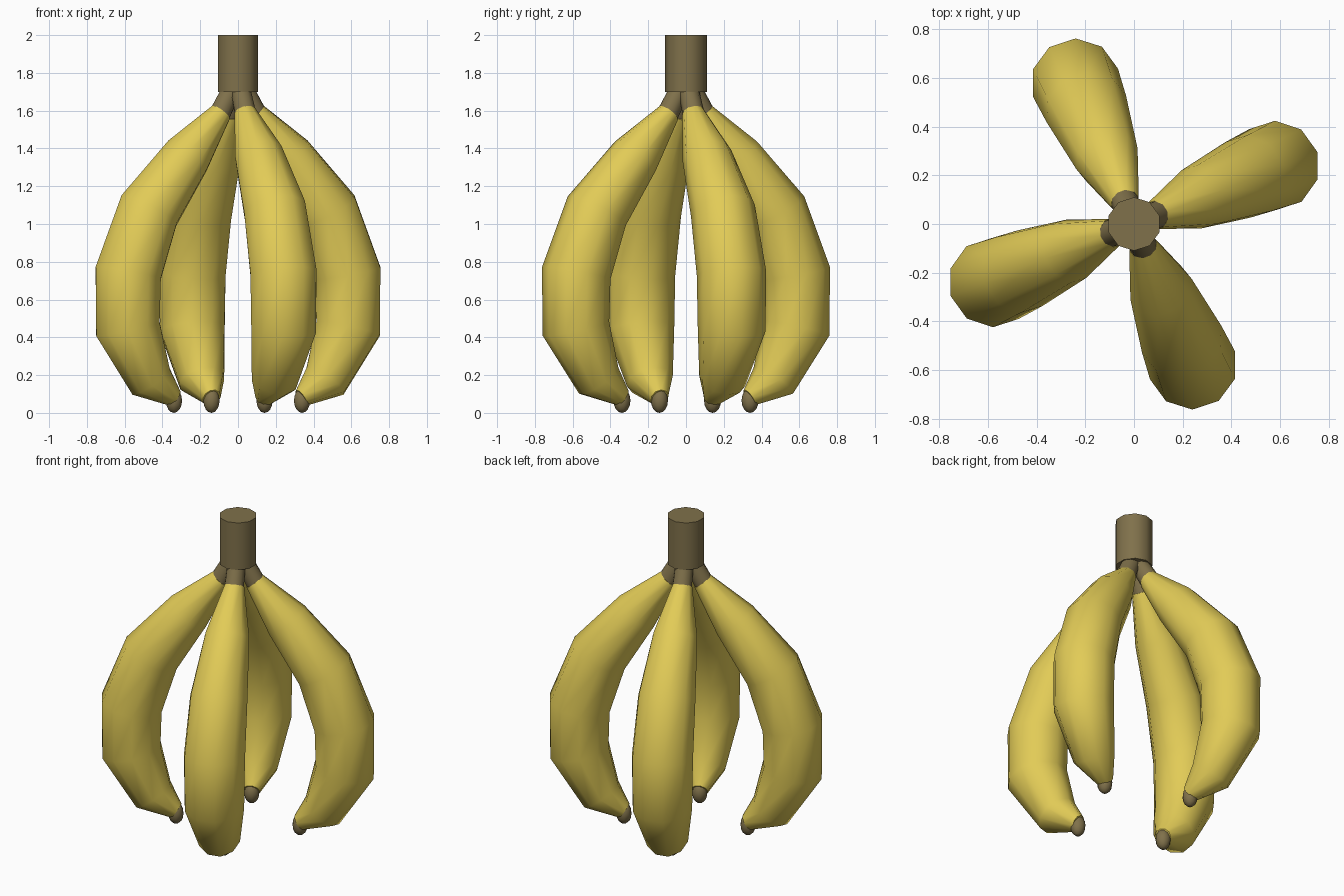
import bpy, bmesh
from math import sin, cos, pi, radians
from mathutils import Vector, Matrix

cube = bpy.data.objects.get("Cube")
if cube:
    bpy.data.objects.remove(cube, do_unlink=True)

SIDES = 10
UP = Vector((0, 0, 1))


def material(name, rgb):
    m = bpy.data.materials.new(name)
    m.use_nodes = True
    m.diffuse_color = (*rgb, 1)
    m.node_tree.nodes["Principled BSDF"].inputs["Base Color"].default_value = (*rgb, 1)
    return m


yellow = material("banana yellow", (0.76, 0.60, 0.095))
brown = material("stalk brown", (0.215, 0.165, 0.07))


def finish(bm, name, mat, angle):
    bmesh.ops.recalc_face_normals(bm, faces=bm.faces)
    mesh = bpy.data.meshes.new(name)
    bm.to_mesh(mesh)
    bm.free()
    mesh.materials.append(mat)
    ob = bpy.data.objects.new(name, mesh)
    bpy.context.collection.objects.link(ob)
    bpy.ops.object.select_all(action='DESELECT')
    ob.select_set(True)
    bpy.context.view_layer.objects.active = ob
    bpy.ops.object.shade_smooth_by_angle(angle=radians(angle))
    return ob


def tube(name, path, azimuth, mat):
    """Loft rings along (radius from axis, height, thickness) points."""
    out = Vector((cos(azimuth), sin(azimuth), 0))
    centres = [out * r + UP * z for r, z, _ in path]
    bm = bmesh.new()
    rings = []
    for i, c in enumerate(centres):
        tangent = centres[max(i - 1, 0)] - centres[min(i + 1, len(path) - 1)]
        turn = UP.rotation_difference(tangent)
        ring = []
        for k in range(SIDES):
            a = 2 * pi * k / SIDES
            ring.append(bm.verts.new(c + turn @ (Vector((sin(a), cos(a), 0)) * path[i][2])))
        rings.append(ring)
    for a, b in zip(rings, rings[1:]):
        for k in range(SIDES):
            j = (k + 1) % SIDES
            bm.faces.new((a[k], a[j], b[j], b[k]))
    bm.faces.new(rings[0])
    bm.faces.new(rings[-1])
    return finish(bm, name, mat, 60)


# Main stalk
bm = bmesh.new()
bmesh.ops.create_cone(bm, cap_ends=True, segments=SIDES, radius1=0.11, radius2=0.11,
                      depth=0.3, matrix=Matrix.Translation((0, 0, 1.85)))
finish(bm, "main_stalk", brown, 50)

FRUIT = [(0.097, 1.59, 0.06), (0.29, 1.36, 0.133), (0.511, 1.07, 0.172),
         (0.629, 0.74, 0.184), (0.631, 0.446, 0.18), (0.50, 0.17, 0.125),
         (0.363, 0.08, 0.05)]
NECK = [(0.03, 1.72, 0.054), (0.106, 1.58, 0.058)]

# Four bananas around the stalk, each with a neck and a dark tip
for n in range(4):
    az = radians(22.5 + 90 * n)
    tube(f"banana_{n + 1}", FRUIT, az, yellow)
    tube(f"banana_neck_{n + 1}", NECK, az, brown)
    bm = bmesh.new()
    place = Matrix.Translation((0.367 * cos(az), 0.367 * sin(az), 0.065))
    bmesh.ops.create_uvsphere(bm, u_segments=10, v_segments=8, radius=1,
                              matrix=place @ Matrix.Diagonal((0.045, 0.045, 0.065, 1)))
    finish(bm, f"banana_tip_{n + 1}", brown, 60)
